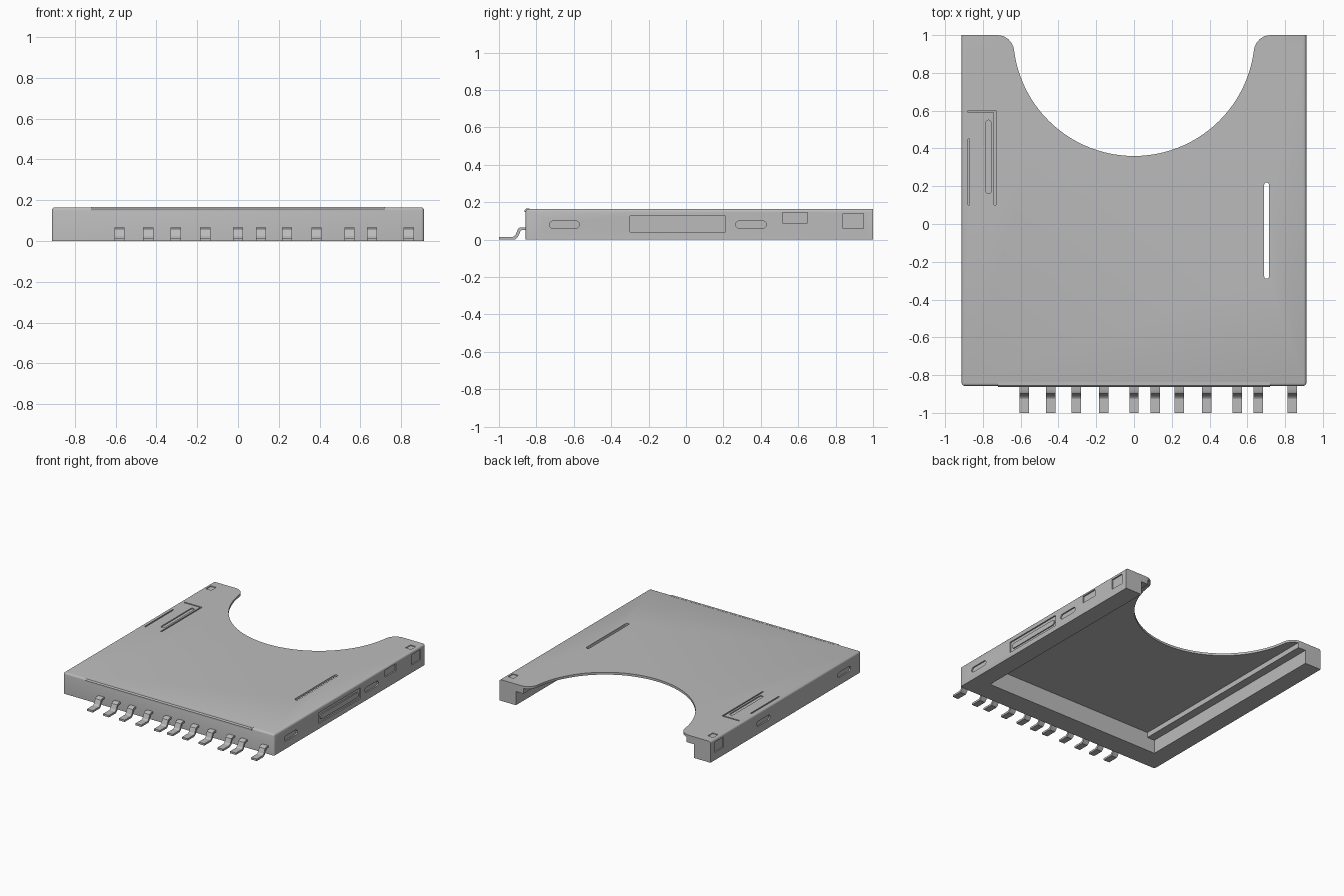
import bpy, bmesh, math
from mathutils import Matrix, Vector

cube = bpy.data.objects.get("Cube")
if cube:
    bpy.data.objects.remove(cube, do_unlink=True)

metal = bpy.data.materials.new("satin_grey_metal")
metal.use_nodes = True
grey = (0.5, 0.5, 0.5, 1)
metal.diffuse_color = grey
metal.node_tree.nodes["Principled BSDF"].inputs["Base Color"].default_value = grey

W, FRONT, BACK, H = 0.912, -0.857, 1.0, 0.165
AXES = {  # columns: profile u, profile v, extrusion direction
    "x": Matrix(((0, 0, 1), (1, 0, 0), (0, 1, 0))),
    "y": Matrix(((1, 0, 0), (0, 0, 1), (0, 1, 0))),
    "z": Matrix(((1, 0, 0), (0, 1, 0), (0, 0, 1))),
}


def prism(name, profile, axis, lo, hi):
    """Extrude a closed 2D profile along an axis."""
    bm = bmesh.new()
    m = AXES[axis]
    a = [bm.verts.new(m @ Vector((u, v, lo))) for u, v in profile]
    b = [bm.verts.new(m @ Vector((u, v, hi))) for u, v in profile]
    bm.faces.new(a)
    bm.faces.new(b)
    n = len(a)
    for i in range(n):
        j = (i + 1) % n
        bm.faces.new((a[i], a[j], b[j], b[i]))
    bmesh.ops.recalc_face_normals(bm, faces=bm.faces)
    mesh = bpy.data.meshes.new(name)
    bm.to_mesh(mesh)
    bm.free()
    mesh.materials.append(metal)
    obj = bpy.data.objects.new(name, mesh)
    bpy.context.collection.objects.link(obj)
    return obj


def rect(u0, u1, v0, v1):
    return [(u0, v0), (u1, v0), (u1, v1), (u0, v1)]


def stadium(u0, u1, v0, v1, steps=6):
    """Rounded slot outline, long in u."""
    r, c = (v1 - v0) / 2, (v0 + v1) / 2
    pts = []
    for centre, start in ((u1 - r, -90), (u0 + r, 90)):
        for i in range(steps + 1):
            t = math.radians(start + 180 * i / steps)
            pts.append((centre + r * math.cos(t), c + r * math.sin(t)))
    return pts


def activate(obj):
    bpy.ops.object.select_all(action="DESELECT")
    obj.select_set(True)
    bpy.context.view_layer.objects.active = obj


def cut(body, cutter):
    mod = body.modifiers.new("cut", "BOOLEAN")
    mod.operation, mod.solver, mod.object = "DIFFERENCE", "EXACT", cutter
    activate(body)
    bpy.ops.object.modifier_apply(modifier=mod.name)
    bpy.data.objects.remove(cutter, do_unlink=True)


# Shell block with rounded top and front corner edges
shell = prism("socket_shell", rect(-W, W, FRONT, BACK), "z", 0, H)
bm = bmesh.new()
bm.from_mesh(shell.data)


def is_soft(e):
    p, q = (v.co for v in e.verts)
    on_top = min(p.z, q.z) > H - 0.001
    at_front = max(p.y, q.y) < FRONT + 0.001
    along_y = abs(p.y - q.y) > 1
    upright = abs(p.z - q.z) > 0.1
    return (on_top and (along_y or at_front)) or (upright and at_front)


bmesh.ops.bevel(bm, geom=[e for e in bm.edges if is_soft(e)], offset=0.014,
                segments=3, profile=0.5, affect="EDGES")
bm.to_mesh(shell.data)
bm.free()

# Card cavity, stepped along both rails and open at the back
cavity = [(-0.77, -0.1), (0.77, -0.1), (0.77, 0.107), (0.705, 0.107),
          (0.705, 0.147), (-0.705, 0.147), (-0.705, 0.107), (-0.77, 0.107)]
cut(shell, prism("cavity_cutter", cavity, "y", -0.69, BACK + 0.2))

# Thumb notch: large arc with rounded mouth corners
R, F = 0.64, 0.09
fy = BACK - F
fx = math.sqrt((R + F) ** 2 - F ** 2)
meet = math.atan2(F, fx)
half = []
for i in range(25):
    t = -math.pi / 2 + (math.pi / 2 - meet) * i / 24
    half.append((R * math.cos(t), BACK + R * math.sin(t)))
for i in range(1, 9):
    t = math.pi - meet - (math.pi / 2 - meet) * i / 8
    half.append((fx + F * math.cos(t), fy + F * math.sin(t)))
half.append((fx, BACK + 0.2))
notch = half + [(-x, y) for x, y in reversed(half[1:])]
cut(shell, prism("notch_cutter", notch, "z", 0.09, H + 0.1))

# Open slot through the top
slot = [(x, y) for y, x in stadium(-0.29, 0.22, 0.689, 0.715)]
cut(shell, prism("slot_cutter", slot, "z", -0.1, H + 0.1))

# Shallow pressed windows and latch slots on both sides
D = 0.01
for s in (1, -1):
    lo, hi = sorted((s * (W - D), s * (W + 0.05)))
    for y0, y1 in ((-0.73, -0.57), (0.265, 0.43)):
        cut(shell, prism("latch_cutter", stadium(y0, y1, 0.06, 0.1), "x", lo, hi))
    cut(shell, prism("window_cutter", rect(0.84, 0.95, 0.06, 0.14), "x", lo, hi))
    lo, hi = sorted((s * 0.84, s * (W - 0.025)))
    cut(shell, prism("tab_cutter", rect(lo, hi, 0.87, 0.93), "z", H - 0.006, H + 0.1))

# Left side spring window and upper window
for profile in (rect(-0.3, 0.21, 0.04, 0.125), rect(0.515, 0.65, 0.09, 0.145)):
    cut(shell, prism("spring_cutter", profile, "x", W - D, W + 0.05))
prism("side_spring", stadium(-0.28, 0.19, 0.06, 0.1), "x", W - 0.02, W - 0.002)

# Pressed spring grooves on the top right
groove = [(x, y) for y, x in stadium(0.16, 0.55, -0.785, -0.755)]
outline = [rect(-0.88, -0.73, 0.59, 0.6), rect(-0.74, -0.73, 0.1, 0.59),
           rect(-0.88, -0.87, 0.1, 0.45)]
for profile in [groove] + outline:
    cut(shell, prism("groove_cutter", profile, "z", H - 0.008, H + 0.1))

# Folded lip along the front edge
lip = [(FRONT + 0.02, H - 0.018), (FRONT - 0.006, H - 0.018),
       (FRONT - 0.006, H - 0.008), (FRONT + 0.002, H + 0.001), (FRONT + 0.02, H + 0.001)]
prism("front_lip", lip, "x", -0.72, 0.72)

# Bent contact pins, one strip profile repeated across the front
upper = [(-0.84, 0.066), (-0.885, 0.066), (-0.898, 0.058), (-0.912, 0.024),
         (-0.925, 0.015), (-1.0, 0.015)]
lower = [(-1.0, 0.0), (-0.915, 0.0), (-0.9, 0.012), (-0.885, 0.045),
         (-0.878, 0.051), (-0.84, 0.051)]
pins = (-0.58, -0.44, -0.305, -0.16, 0, 0.112, 0.24, 0.385, 0.547, 0.657, 0.837)
for i, x in enumerate(pins):
    prism(f"contact_pin_{i + 1}", upper + lower, "x", x - 0.025, x + 0.025)

# Smooth curved areas, keep folds sharp
for obj in bpy.context.scene.objects:
    if obj.type == "MESH" and obj.data.materials and obj.data.materials[0] == metal:
        activate(obj)
        bpy.ops.object.shade_smooth_by_angle(angle=math.radians(32))
